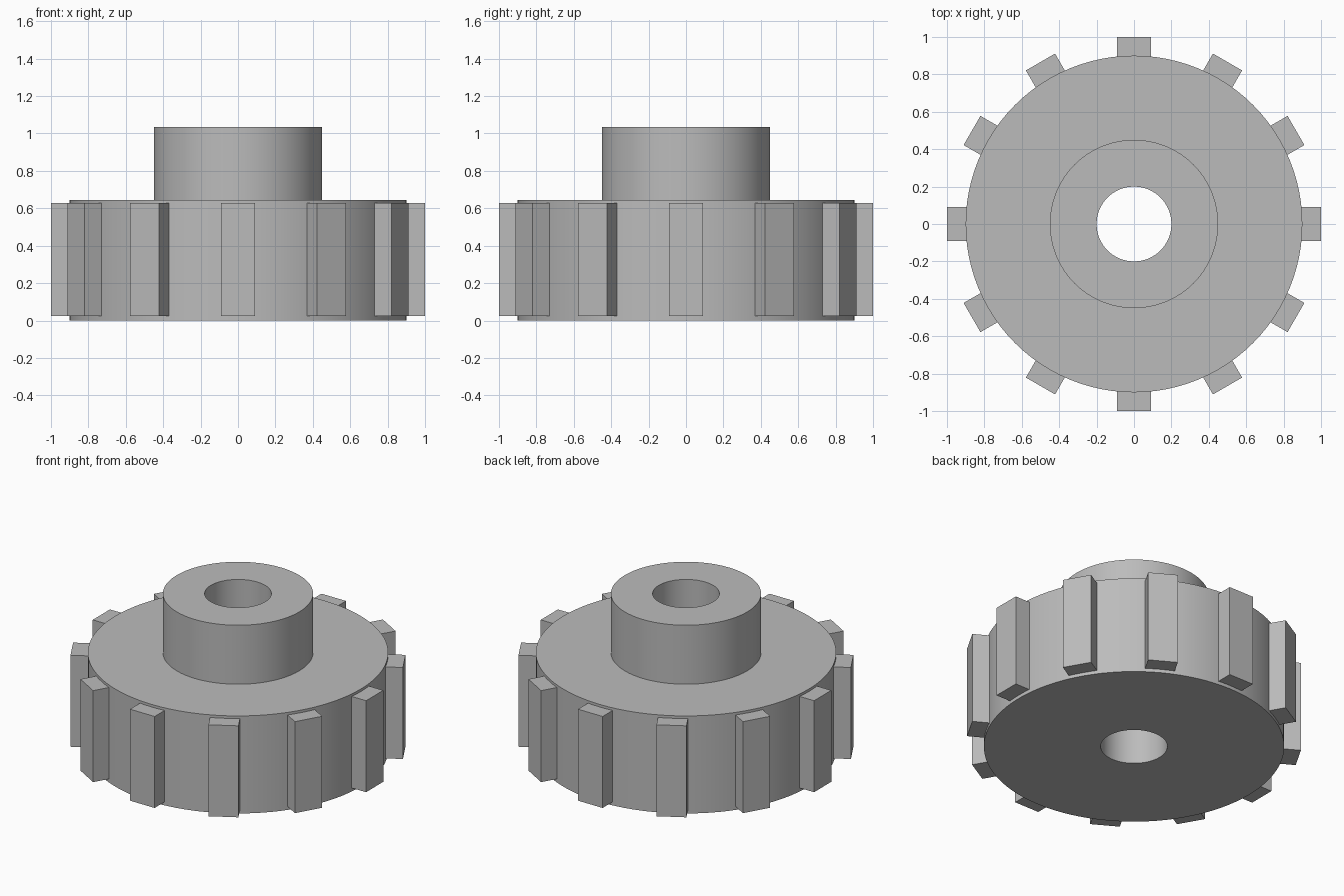
import bpy
import bmesh
from math import cos, sin, tau
from mathutils import Matrix

cube = bpy.data.objects.get("Cube")
if cube:
    bpy.data.objects.remove(cube, do_unlink=True)

SEGMENTS = 96
TEETH = 12

# Single grey metal
metal = bpy.data.materials.new("grey_metal")
metal.use_nodes = True
grey = (0.5, 0.5, 0.5, 1)
metal.diffuse_color = grey
metal.node_tree.nodes["Principled BSDF"].inputs["Base Color"].default_value = grey


def finish(name, bm):
    bmesh.ops.recalc_face_normals(bm, faces=bm.faces)
    mesh = bpy.data.meshes.new(name)
    bm.to_mesh(mesh)
    bm.free()
    mesh.materials.append(metal)
    obj = bpy.data.objects.new(name, mesh)
    bpy.context.collection.objects.link(obj)
    return obj


def lathe(name, profile):
    """Revolve a closed (radius, height) outline around z."""
    bm = bmesh.new()
    rings = []
    for i in range(SEGMENTS):
        a = tau * i / SEGMENTS
        rings.append([bm.verts.new((r * cos(a), r * sin(a), z)) for r, z in profile])
    n = len(profile)
    for i in range(SEGMENTS):
        p, q = rings[i], rings[(i + 1) % SEGMENTS]
        for j in range(n):
            k = (j + 1) % n
            bm.faces.new((p[j], q[j], q[k], p[k]))
    return finish(name, bm)


# Drum and raised hub with a through bore
wheel = lathe("drum_and_hub", [(0.2, 0), (0.9, 0), (0.9, 0.645),
                               (0.45, 0.645), (0.45, 1.035), (0.2, 1.035)])
bpy.ops.object.select_all(action="DESELECT")
wheel.select_set(True)
bpy.context.view_layer.objects.active = wheel
bpy.ops.object.shade_smooth_by_angle()

# Rectangular teeth around the rim, rooted inside the drum
inner, outer, low, high, width = 0.86, 1.0, 0.023, 0.628, 0.18
for i in range(TEETH):
    bm = bmesh.new()
    place = (Matrix.Rotation(tau * i / TEETH, 4, "Z")
             @ Matrix.Translation(((inner + outer) / 2, 0, (low + high) / 2))
             @ Matrix.Diagonal((outer - inner, width, high - low, 1)))
    bmesh.ops.create_cube(bm, size=1, matrix=place)
    finish(f"tooth_{i + 1}", bm)
